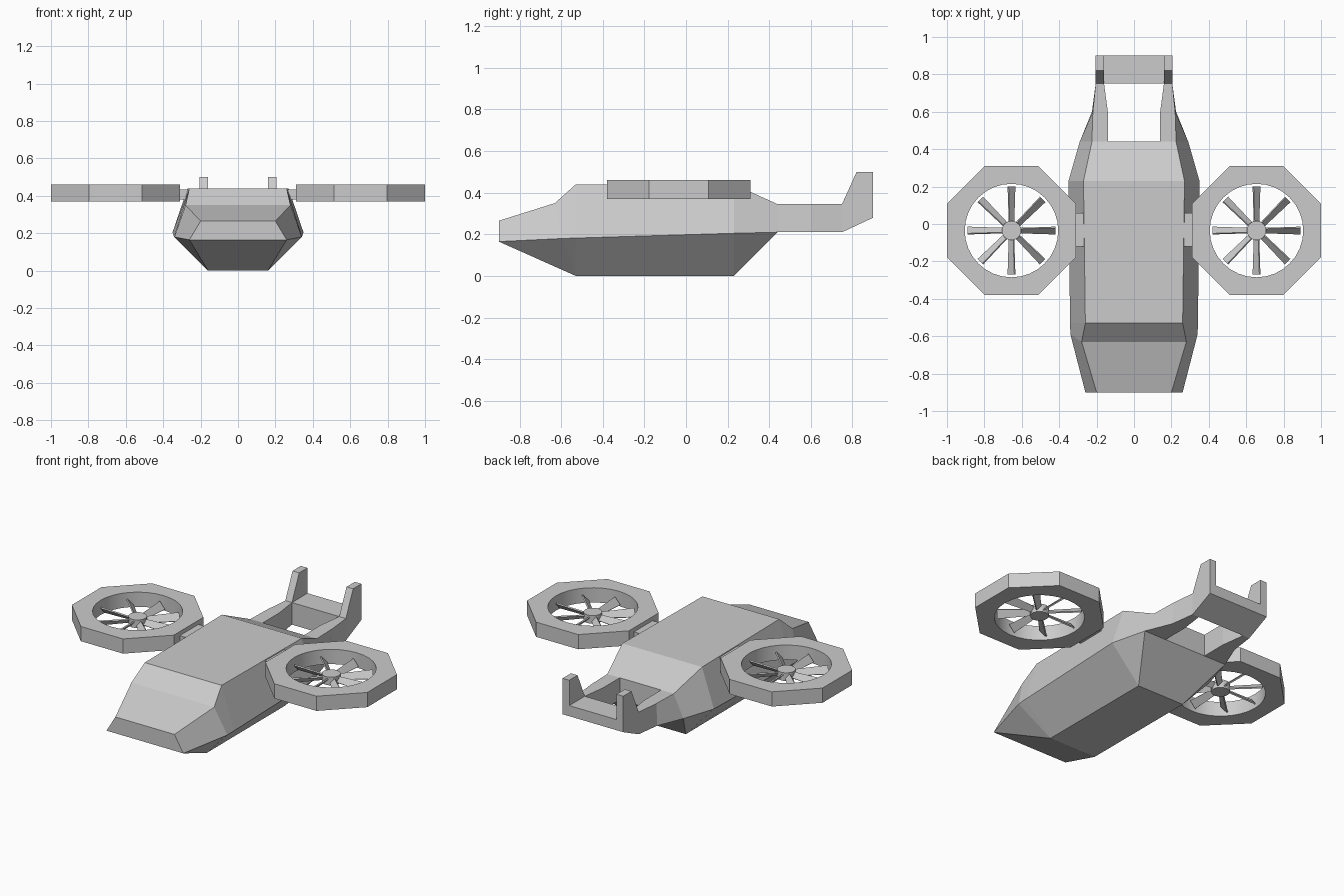
import bpy, bmesh
from math import pi, sin, cos, radians

if "Cube" in bpy.data.objects:
    bpy.data.objects.remove(bpy.data.objects["Cube"])


def add_loft(bm, sections):
    """Skin a list of equal-length closed cross-sections and cap both ends."""
    rings = [[bm.verts.new(p) for p in s] for s in sections]
    n = len(rings[0])
    for a, b in zip(rings, rings[1:]):
        for i in range(n):
            j = (i + 1) % n
            bm.faces.new((a[i], a[j], b[j], b[i]))
    bm.faces.new(rings[0])
    bm.faces.new(rings[-1])


def make_object(name, bm):
    bmesh.ops.remove_doubles(bm, verts=bm.verts, dist=1e-4)
    bmesh.ops.recalc_face_normals(bm, faces=bm.faces)
    mesh = bpy.data.meshes.new(name)
    bm.to_mesh(mesh)
    bm.free()
    obj = bpy.data.objects.new(name, mesh)
    bpy.context.collection.objects.link(obj)
    return obj


def loft(name, sections):
    bm = bmesh.new()
    add_loft(bm, sections)
    return make_object(name, bm)


# Fuselage: stations of (belly, crease, shoulder) points on the right half
belly_front, belly_back = (.16, -.53, 0), (.16, .23, 0)
nose, rear = (.26, -.9, .165), (.29, .44, .21)
stations = [
    (nose, nose, (.20, -.9, .265)),
    (belly_front, (.34, -.59, .18), (.28, -.63, .35)),
    (belly_front, (.342, -.53, .182), (.26, -.53, .44)),
    (belly_back, (.35, .23, .205), (.27, .23, .44)),
    (rear, rear, (.225, .44, .345)),
]
loft("fuselage", [list(s) + [(-x, y, z) for x, y, z in reversed(s)] for s in stations])

# Crossbar between the tail fins
bar = [(.75, .21), (.9, .28), (.9, .345), (.75, .345)]
loft("tail_crossbar", [[(x, y, z) for y, z in bar] for x in (-.16, .16)])

# Tail arm: y, inner x, outer x at bottom, outer x at top
arm = [(.44, .14, .29, .225), (.6, .14, .225, .22), (.75, .16, .205, .205)]
fin = [(.75, .21), (.9, .28), (.9, .5), (.82, .5), (.75, .345)]
ROTOR_X, ROTOR_Y = .655, -.035


def outline(curve, radius, count, phase=0):
    spline = curve.splines.new('POLY')
    spline.points.add(count - 1)
    for i, p in enumerate(spline.points):
        a = 2 * pi * i / count + phase
        p.co = (radius * cos(a), radius * sin(a), 0, 1)
    spline.use_cyclic_u = True


def make_duct(name, x):
    # Octagonal housing with a round hole
    curve = bpy.data.curves.new(name, 'CURVE')
    curve.dimensions = '2D'
    curve.fill_mode = 'BOTH'
    curve.extrude = .045
    outline(curve, .345 / cos(pi / 8), 8, pi / 8)
    outline(curve, .25, 32)
    obj = bpy.data.objects.new(name, curve)
    bpy.context.collection.objects.link(obj)
    obj.location = (x, ROTOR_Y, .415)
    bpy.ops.object.select_all(action='DESELECT')
    obj.select_set(True)
    bpy.context.view_layer.objects.active = obj
    bpy.ops.object.convert(target='MESH')
    bpy.ops.object.shade_smooth_by_angle(angle=radians(30))


def blade_section(r, half, a, tilt=radians(48), t=.004):
    pts = []
    for u, v in ((-half, -t), (half, -t), (half, t), (-half, t)):
        s, z = u * cos(tilt) - v * sin(tilt), u * sin(tilt) + v * cos(tilt)
        pts.append((r * cos(a) - s * sin(a), r * sin(a) + s * cos(a), z))
    return pts


def make_rotor(name, x):
    # Hub and eight pitched blades
    bm = bmesh.new()
    bmesh.ops.create_cone(bm, cap_ends=True, segments=16, radius1=.052,
                          radius2=.052, depth=.05)
    for i in range(8):
        a = i * pi / 4
        add_loft(bm, [blade_section(.045, .018, a), blade_section(.236, .027, a)])
    make_object(name, bm).location = (x, ROTOR_Y, .405)


for side, s in (("left", -1), ("right", 1)):
    loft(side + "_tail_arm", [[(s * i, y, .21), (s * ob, y, .21), (s * ot, y, .345),
                               (s * i, y, .345)] for y, i, ob, ot in arm])
    loft(side + "_tail_fin", [[(s * x, y, z) for y, z in fin] for x in (.16, .205)])
    # Short strut joining duct to fuselage
    loft(side + "_duct_strut", [[(s * x, -.12, .38), (s * x, .06, .38),
                                 (s * x, .06, .435), (s * x, -.12, .435)]
                                for x in (.24, .33)])
    make_duct(side + "_rotor_duct", s * ROTOR_X)
    make_rotor(side + "_rotor", s * ROTOR_X)
